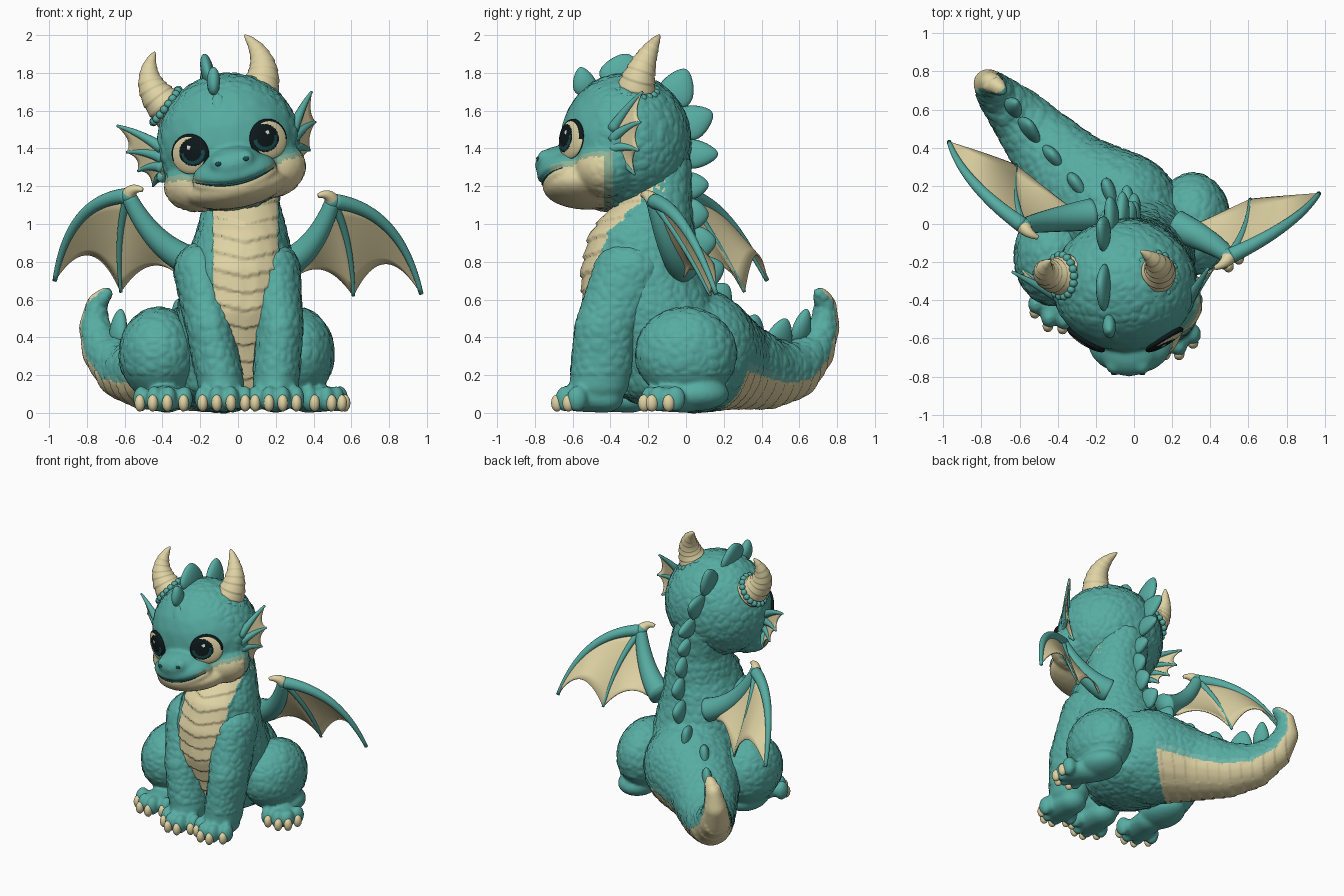
import bpy, bmesh, math
from mathutils import Vector, Matrix, noise

if "Cube" in bpy.data.objects:
    bpy.data.objects.remove(bpy.data.objects["Cube"])

COLOURS = dict(teal=(.095, .415, .365), pale_teal=(.16, .47, .40), sage=(.27, .44, .30), cream=(.74, .65, .37),
               deep_teal=(.01, .07, .075), black=(.004, .009, .011), white=(.85, .88, .85))
MATS = {}
for key, rgb in COLOURS.items():
    m = MATS[key] = bpy.data.materials.new(key)
    m.use_nodes = True
    m.diffuse_color = (*rgb, 1)
    m.node_tree.nodes["Principled BSDF"].inputs["Base Color"].default_value = (*rgb, 1)


def paint(me, cols, rule=None):
    for c in cols:
        me.materials.append(MATS[c])
    for f in me.polygons:
        f.use_smooth = True
        if rule:
            f.material_index = cols.index(rule(f.center, f.normal))


def emit(name, bm, cols, rule=None, mat=Matrix()):
    bmesh.ops.recalc_face_normals(bm, faces=bm.faces)
    me = bpy.data.meshes.new(name)
    bm.to_mesh(me)
    bm.free()
    paint(me, cols, rule)
    me.transform(mat)
    ob = bpy.data.objects.new(name, me)
    bpy.context.collection.objects.link(ob)
    return ob


def ball(bm, x, y, z, rx, ry, rz):
    bmesh.ops.create_icosphere(bm, subdivisions=3, radius=1,
                               matrix=Matrix.Translation((x, y, z)) @ Matrix.Diagonal((rx, ry, rz, 1)))


def chain(*keys, n=8):
    out = [keys[-1]]
    for a, b in zip(keys, keys[1:]):
        out += [tuple(p + (q - p) * i / n for p, q in zip(a, b)) for i in range(n)]
    return out


def fuse(name, blobs, cols, rule, bump, mat=Matrix()):
    """Melt ellipsoids into one skin, then carve its relief and colour it by rule."""
    bm = bmesh.new()
    for b in blobs:
        ball(bm, *b)
    ob = emit(name, bm, [])
    r = ob.modifiers.new("melt", 'REMESH')
    r.mode, r.voxel_size = 'VOXEL', .012
    s = ob.modifiers.new("soften", 'SMOOTH')
    s.factor, s.iterations = .5, 8
    me = bpy.data.meshes.new_from_object(ob.evaluated_get(bpy.context.evaluated_depsgraph_get()))
    ob.modifiers.clear()
    ob.data = me
    normals = [v.normal.copy() for v in me.vertices]
    for v, n in zip(me.vertices, normals):
        v.co += n * bump(v.co, n)
    paint(me, cols, rule)
    me.transform(mat)
    return ob


def scales(p):
    d = noise.voronoi(p * 18)[0]
    return .006 * min(d[1] - d[0], .3) / .3


def bez(a, b, c, n=24):
    return [a.lerp(b, i / n).lerp(b.lerp(c, i / n), i / n) for i in range(n + 1)]


def sweep(bm, pts, radius, seg=20):
    rings = []
    for i, p in enumerate(pts):
        t = (pts[min(i + 1, len(pts) - 1)] - pts[max(i - 1, 0)]).normalized()
        u = t.cross(Vector((0, 1, 0))).normalized()
        w = u.cross(t)
        r = radius(i / (len(pts) - 1))
        rings.append([bm.verts.new(p + (u * math.cos(a) + w * math.sin(a)) * r)
                      for a in (math.tau * k / seg for k in range(seg))])
    for a, b in zip(rings, rings[1:]):
        for k in range(seg):
            bm.faces.new((a[k - 1], a[k], b[k], b[k - 1]))
    bm.faces.new(rings[0])
    bm.faces.new(rings[-1])


def web(bm, top, bottom, n=6):
    """Thin skin ruled between two edges."""
    rows = [[bm.verts.new(a.lerp(b, j / n)) for j in range(n + 1)] for a, b in zip(top, bottom)]
    for a, b in zip(rows, rows[1:]):
        for j in range(n):
            bm.faces.new((a[j], a[j + 1], b[j + 1], b[j]))


def emit_web(name, bm):
    bmesh.ops.remove_doubles(bm, verts=bm.verts, dist=.0005)
    mod = emit(name, bm, ["cream"]).modifiers.new("thickness", 'SOLIDIFY')
    mod.thickness, mod.offset = .008, 0


def taper(a, b):
    return lambda t: a + (b - a) * t


# Torso and tail, with banded belly and tail underside
tail = [(-.08, .05, .33, .33), (-.3, .22, .27, .25), (-.48, .42, .21, .19), (-.6, .56, .22, .15),
        (-.71, .67, .32, .11), (-.76, .73, .45, .08), (-.75, .74, .57, .055), (-.7, .71, .63, .035)]


def along(x, y):
    return .75 * y - .65 * x


spine = [(Vector((along(x, y), z)), r) for x, y, z, r in tail]


def underside(p):
    """How far a point lies to the outer side of the tail's spine, in tail radii."""
    q = Vector((along(p.x, p.y), p.z))
    best = None
    for (a, ra), (b, rb) in zip(spine, spine[1:]):
        d = b - a
        t = min(max((q - a).dot(d) / d.dot(d), 0), 1)
        off = q - a - d * t
        if best is None or off.length < best[0]:
            best = off.length, (d.y * off.x - d.x * off.y) / d.length / (ra + (rb - ra) * t)
    return best[1]


def region(p, n):
    width = .07 + .1 * min(max((p.z - .2) / .45, 0), 1)
    if p.y < -.1 and n.y < -.05 and abs(p.x - .04) < width and p.z > .1:
        return "cream"
    if along(p.x, p.y) > .2:
        side = underside(p)
        if side > .12:
            return "cream" if side > .28 else "pale_teal"
    return "teal"


def body_relief(p, n):
    if region(p, n) != "cream":
        return scales(p)
    if p.y < 0:
        return .004 + .014 * (1 - ((p.z - .25 * abs(p.x - .04)) / .09) % 1)
    return .007 * ((along(p.x, p.y) / .075) % 1)


torso = chain((-.02, -.14, 1.3, .18, .17, .13), (.02, -.16, 1.1, .2, .19, .13), (.02, -.23, .92, .25, .28, .13),
              (0, -.23, .75, .3, .32, .14), (0, -.19, .55, .32, .35, .15), (-.02, -.1, .35, .33, .36, .15),
              (-.04, -.06, .17, .3, .34, .15))
fuse("body", torso + chain(*[k + (k[3], k[3]) for k in tail]), ["teal", "pale_teal", "cream"], region, body_relief)


# Legs, feet and claws
def leg(name, blobs, foot_x, foot_y, turn, spread):
    fwd = Vector((math.sin(turn), -math.cos(turn), 0))
    side = Vector((-fwd.y, fwd.x, 0))
    at = Vector((foot_x, foot_y, .075))
    claws = bmesh.new()
    blobs = blobs + chain((*(at - fwd * .1), .1, .1, .075), (*(at + fwd * .03), .11, .11, .07))
    for i in (-1.5, -.5, .5, 1.5):
        toe = at + side * i * spread + fwd * (.115 - .03 * i * i)
        blobs.append((*toe, .043, .055, .07))
        tip = toe + fwd * .045
        ball(claws, tip.x, tip.y, .052, .028, .032, .045)
    fuse(name, blobs, ["teal"], None, lambda p, n: scales(p) if p.z > .2 else 0)
    emit(name + "_claws", claws, ["cream"])


leg("front_leg_left", chain((.19, -.3, .75, .14, .19, .15), (.22, -.42, .45, .125, .17, .12),
                            (.2, -.46, .15, .125, .16, .1)), .2, -.53, 0, .073)
leg("front_leg_right", chain((-.2, -.3, .75, .14, .19, .15), (-.15, -.42, .45, .125, .17, .12),
                             (-.09, -.46, .15, .125, .16, .1)), -.075, -.53, 0, .075)
leg("hind_leg_left", [(.31, 0, .31, .2, .27, .25), (.35, .06, .1, .14, .17, .09)], .43, -.08, .65, .068)
leg("hind_leg_right", [(-.42, -.17, .31, .21, .26, .25), (-.4, -.17, .1, .14, .19, .09)], -.39, -.39, -.15, .078)

# Head, tilted to one side
HEAD = Matrix.Translation((-.05, -.32, 1.43)) @ Matrix.Rotation(math.radians(-11), 4, 'Y')
skull = [(0, 0, 0, .38, .35, .37), (0, -.3, -.17, .23, .17, .12), (0, -.34, -.12, .16, .14, .1),
         (0, -.2, -.24, .27, .24, .11)]
for s in (-1, 1):
    skull += [(s * .19, -.1, -.18, .19, .17, .15), (s * .07, -.42, -.1, .05, .05, .05)]


def lip_height(x):
    return min(x * x, .075) - .22


def face_colour(p, n):
    over = p.z - lip_height(p.x)
    if p.y > -.07 or over > .03:
        return "teal"
    if over > 0:
        return "sage" if abs(p.x) > .17 else "teal"
    return "sage" if p.y > -.11 else "cream"


def face_relief(p, n):
    groove = 0
    if p.y < -.25 and abs(p.x) < .22:
        groove = .014 * math.exp(-((p.z - lip_height(p.x)) / .014) ** 2)
    return scales(p) * min(max((p.y + .2 + max(p.z - .1, 0) * .4) / .1, 0), 1) - groove


head = fuse("head", skull, ["teal", "sage", "cream"], face_colour, face_relief, HEAD)

# Mouth line, laid on the skin of the muzzle
bpy.context.view_layer.update()
bm = bmesh.new()
forward = HEAD.to_3x3() @ Vector((0, 1, 0))
line = [head.ray_cast(HEAD @ Vector((x, -1, lip_height(x))), forward)[1] for x in (k / 100 for k in range(-21, 22))]
sweep(bm, line, lambda t: .002 + .005 * math.sin(math.pi * t), 8)
emit("mouth_line", bm, ["deep_teal"])

# Eyes and nostrils
for s, label in ((1, "left"), (-1, "right")):
    def eye_colour(p, n):
        r, edge = math.hypot(p.x + s * .27, p.y - .08), math.hypot(p.x, p.y)
        if p.z < 0 or (edge > .88 and (p.y > -.2 or p.x * s < -.3)):
            return "black"
        if math.hypot(p.x + s * .12, p.y - .33) < .1:
            return "white"
        if r < .7:
            return "deep_teal" if .45 < r < .62 and p.y < .1 else "black"
        return "cream"
    bm = bmesh.new()
    bmesh.ops.create_uvsphere(bm, u_segments=64, v_segments=48, radius=1)
    out = Vector((s * .53, -.85, 0)).normalized()
    up = Vector((0, 0, 1))
    frame = Matrix((up.cross(out), up, out)).transposed().to_4x4()
    place = HEAD @ Matrix.Translation((s * .21, -.287, -.02)) @ frame @ Matrix.Diagonal((.115, .107, .03, 1))
    emit("eye_" + label, bm, ["black", "deep_teal", "cream", "white"], eye_colour, place)
    bm = bmesh.new()
    ball(bm, s * .075, -.465, -.1, .017, .008, .012)
    emit("nostril_" + label, bm, ["deep_teal"], None, HEAD)

# Horns with a collar of beads
for label, base, bend, tip in (("left", (.1, -.27, 1.68), (.19, -.24, 1.86), (.035, -.14, 2.0)),
                               ("right", (-.35, -.27, 1.6), (-.53, -.28, 1.74), (-.44, -.19, 1.91))):
    a, b, c = map(Vector, (base, bend, tip))
    bm = bmesh.new()
    sweep(bm, bez(a, b, c, 60), lambda t: .004 + .11 * (1 - t) ** .75 * (1 - .08 * ((t * 8) % 1)), 28)
    emit("horn_" + label, bm, ["cream"])
    bm = bmesh.new()
    axis = (b - a).normalized()
    u = axis.orthogonal().normalized()
    for k in range(18):
        q = a + axis * .04 + Matrix.Rotation(math.tau * k / 18, 3, axis) @ u * .108
        ball(bm, *q, .022, .022, .022)
    emit("horn_collar_" + label, bm, ["teal"])

# Ears: ribs joined by webbing
for label, root, tips in (
        ("left", (.29, -.39, 1.5), ((.39, -.23, 1.7), (.41, -.24, 1.54), (.38, -.25, 1.39), (.32, -.27, 1.26))),
        ("right", (-.4, -.38, 1.4), ((-.64, -.25, 1.52), (-.59, -.24, 1.38), (-.53, -.25, 1.28), (-.45, -.27, 1.2)))):
    root, tips = Vector(root), [Vector(t) for t in tips]
    roots = [root - Vector((0, 0, .05 * i)) for i in range(4)]
    ribs, skin = bmesh.new(), bmesh.new()
    for r, t in zip(roots, tips):
        sweep(ribs, bez(r, r.lerp(t, .5) + Vector((0, 0, .025)), t, 12), taper(.032, .007), 12)
    for i in range(3):
        top = [roots[i].lerp(roots[i + 1], k / 12) for k in range(13)]
        notch = tips[i].lerp(tips[i + 1], .5).lerp(root, .32)
        web(skin, top, bez(tips[i], notch, tips[i + 1], 12))
    emit("ear_ribs_" + label, ribs, ["teal"])
    emit_web("ear_web_" + label, skin)

# Wings: arm, leading bone, finger, webbing and wrist claw
for label, s, pts in (
        ("left", 1, ((.22, -.01, .77), (.5, -.17, 1.12), (.97, .16, .63), (.61, .13, .62), (.31, -.01, .72))),
        ("right", -1, ((-.22, .05, .79), (-.58, -.01, 1.15), (-.97, .43, .7), (-.62, .31, .64), (-.33, .08, .74)))):
    root, wrist, tip, mid, inner = map(Vector, pts)

    def bow(a, b, dx, dz, n=24):
        return bez(a, a.lerp(b, .5) + Vector((dx * s, 0, dz)), b, n)
    arm, lead = bow(root, wrist, .05, -.1), bow(wrist, tip, .12, .21)
    bones, skin, claw = bmesh.new(), bmesh.new(), bmesh.new()
    sweep(bones, arm, taper(.085, .04))
    sweep(bones, lead, taper(.042, .012))
    sweep(bones, bow(wrist, mid, .05, .05), taper(.024, .009))
    ball(bones, *wrist, .043, .043, .043)
    web(skin, arm, bow(inner, mid, 0, .17))
    web(skin, lead, bow(mid, tip, -.02, .33))
    sweep(claw, bez(wrist, wrist + Vector((-.02 * s, -.04, .05)), wrist + Vector((-.075 * s, -.06, .03))),
          taper(.042, .012))
    emit("wing_bones_" + label, bones, ["teal"])
    emit_web("wing_web_" + label, skin)
    emit("wing_claw_" + label, claw, ["cream"])


# Crest and back plates: leaf shapes given by base, tip and breadth
def plate(bm, base, tip, breadth, normal):
    a, b = Vector(base), Vector(tip)
    z = (b - a).normalized()
    y = z.cross(Vector(normal)).normalized()
    frame = Matrix((y.cross(z), y, z)).transposed().to_4x4()
    size = Matrix.Diagonal((.035, breadth / 2, (b - a).length * .62, 1))
    made = bmesh.ops.create_uvsphere(bm, u_segments=20, v_segments=14, radius=1)["verts"]
    for v in made:
        v.co.y *= 1 - .35 * v.co.z
        v.co = Matrix.Translation(a.lerp(b, .38)) @ frame @ size @ v.co


bm = bmesh.new()
for base, tip, breadth in (((-.1, -.6, 1.6), (-.11, -.56, 1.69), .04), ((-.13, -.53, 1.71), (-.13, -.56, 1.83), .12),
                           ((-.15, -.34, 1.75), (-.18, -.31, 1.9), .24), ((-.15, -.07, 1.66), (-.18, 0, 1.82), .18),
                           ((-.11, -.01, 1.52), (-.13, .14, 1.59), .18), ((-.06, 0, 1.37), (-.06, .17, 1.37), .15),
                           ((-.02, 0, 1.2), (-.02, .12, 1.21), .14)):
    plate(bm, base, tip, breadth, (1, 0, .2))
emit("head_crest", bm, ["teal"])

bm = bmesh.new()
for base, tip in (((0, .01, 1.05), (0, .12, 1.05)), ((0, .05, .9), (0, .16, .91)), ((-.03, .09, .74), (-.04, .2, .78)),
                  ((-.12, .15, .58), (-.15, .22, .68)), ((-.29, .19, .49), (-.32, .24, .6)),
                  ((-.42, .34, .39), (-.43, .37, .52)), ((-.55, .48, .35), (-.55, .53, .5)),
                  ((-.64, .6, .4), (-.62, .64, .55))):
    lean = min(max(-base[0] * 3, 0), 1)
    plate(bm, base, tip, .16 if base[1] < .55 else .11, (1, .85 * lean, 0))
emit("back_plates", bm, ["teal"])
